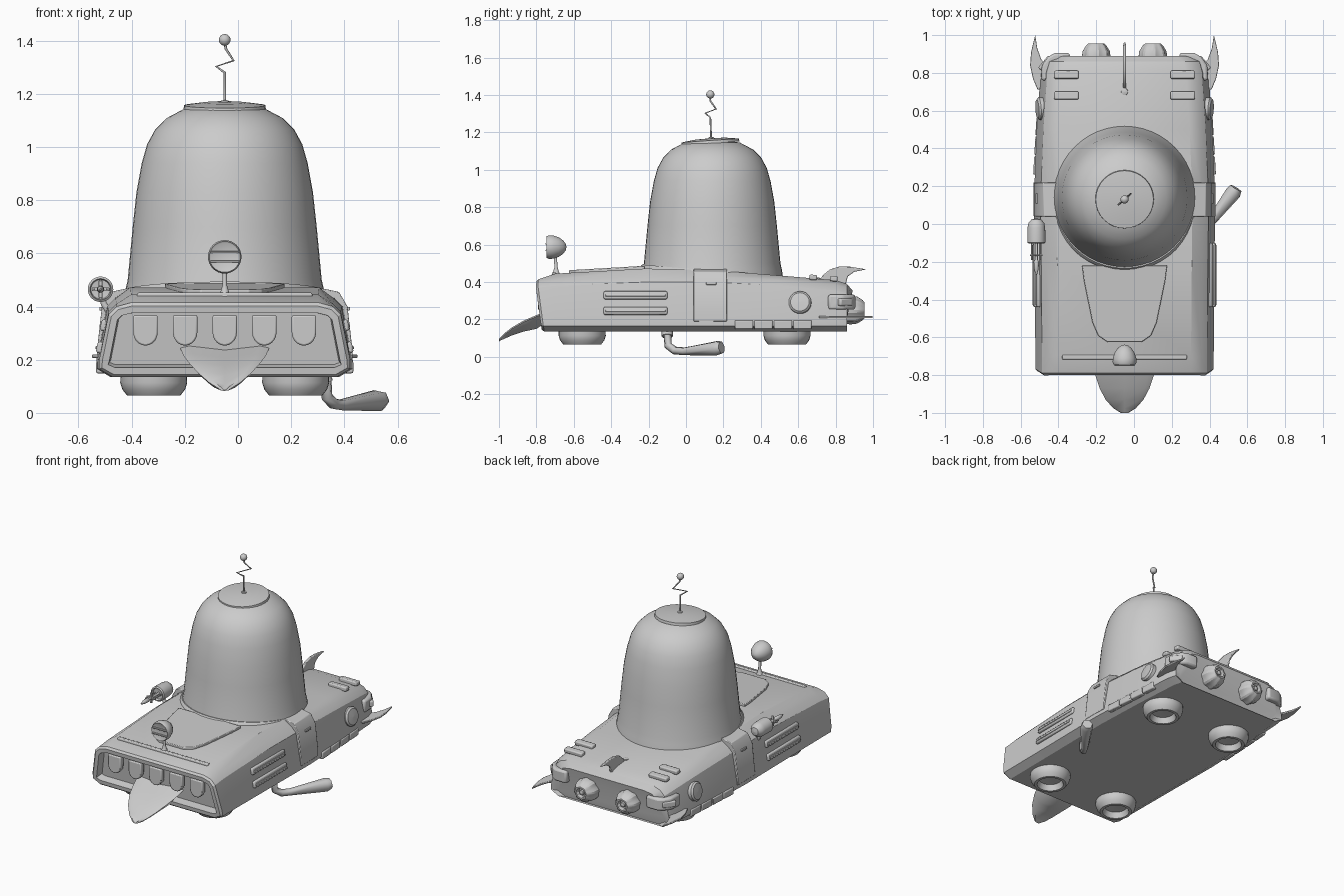
import bpy, bmesh, math
from mathutils import Vector, Matrix

if "Cube" in bpy.data.objects:
    bpy.data.objects.remove(bpy.data.objects["Cube"])

CX = -0.05  # centre line of the car
GREY = (0.6, 0.6, 0.6, 1)
mat = bpy.data.materials.new("plain grey")
mat.use_nodes = True
mat.diffuse_color = GREY
mat.node_tree.nodes["Principled BSDF"].inputs["Base Color"].default_value = GREY


def finish(name, data, bevel=0, angle=35):
    """Link mesh or curve data, colour it and shade it."""
    ob = bpy.data.objects.new(name, data)
    bpy.context.collection.objects.link(ob)
    ob.location.x += CX
    data.materials.append(mat)
    if data.id_type == 'MESH':
        if bevel:
            m = ob.modifiers.new("Bevel", 'BEVEL')
            m.width, m.segments = bevel, 2
        bpy.ops.object.select_all(action='DESELECT')
        ob.select_set(True)
        bpy.context.view_layer.objects.active = ob
        bpy.ops.object.shade_smooth_by_angle(angle=math.radians(angle))
    return ob


def from_bm(name, bm, **kw):
    bmesh.ops.recalc_face_normals(bm, faces=bm.faces[:])
    me = bpy.data.meshes.new(name)
    bm.to_mesh(me)
    bm.free()
    return finish(name, me, **kw)


def box(name, loc, size, rot=(0, 0, 0), bevel=0.006):
    bm = bmesh.new()
    bmesh.ops.create_cube(bm, size=1)
    bmesh.ops.scale(bm, vec=size, verts=bm.verts)
    for i, a in enumerate("XYZ"):
        bmesh.ops.rotate(bm, matrix=Matrix.Rotation(rot[i], 3, a), verts=bm.verts)
    bmesh.ops.translate(bm, vec=loc, verts=bm.verts)
    return from_bm(name, bm, bevel=bevel)


def loft(bm, rings, closed=True):
    """Skin rings of points; returns the first cap."""
    vs = [[bm.verts.new(p) for p in r] for r in rings]
    n = len(vs[0])
    for a, b in zip(vs, vs[1:]):
        for i in range(n):
            bm.faces.new((a[i], a[(i + 1) % n], b[(i + 1) % n], b[i]))
    bm.faces.new(vs[-1])
    return bm.faces.new(vs[0])


def lathe(name, profile, loc, axis=(0, 0, 1), seg=32, rib=1.0, angle=35):
    """Spin (radius, height) points round an axis; rib pinches alternate spokes."""
    bm = bmesh.new()
    q = Vector(axis).to_track_quat('Z', 'Y')
    rings = []
    for r, h in profile:
        r = max(r, 0.0005)
        rings.append([Vector(loc) + q @ Vector((
            r * (rib if i % 4 > 1 else 1) * math.cos(math.tau * i / seg),
            r * (rib if i % 4 > 1 else 1) * math.sin(math.tau * i / seg), h))
            for i in range(seg)])
    loft(bm, rings)
    return from_bm(name, bm, angle=angle)


def plate(name, pts, origin, u, v, thick, bevel=0):
    """Extrude a flat outline drawn along axes u and v."""
    bm = bmesh.new()
    u, v = Vector(u), Vector(v)
    n = u.cross(v).normalized() * thick / 2
    flat = [Vector(origin) + u * a + v * b for a, b in pts]
    loft(bm, [[p - n for p in flat], [p + n for p in flat]])
    return from_bm(name, bm, bevel=bevel)


def tube(name, pts, radii, res=3):
    cu = bpy.data.curves.new(name, 'CURVE')
    cu.dimensions, cu.bevel_depth, cu.bevel_resolution = '3D', 1, res
    cu.use_fill_caps = True
    sp = cu.splines.new('POLY')
    sp.points.add(len(pts) - 1)
    for p, co, r in zip(sp.points, pts, radii):
        p.co, p.radius = (*co, 1), r
    return finish(name, cu)


# Car body: stations of y, half width, shoulder height, roof height
stations = [(-.79, .472, .40, .415), (-.70, .472, .41, .445), (-.22, .476, .43, .472),
            (.13, .48, .43, .465), (.50, .465, .41, .435), (.80, .445, .385, .41),
            (.86, .43, .37, .39), (.89, .39, .345, .355)]
rings = []
for k, (y, w, zs, zt) in enumerate(stations):
    half = [(w - .05, .135), (w, .165), (w, .20), (w - .035, zs - .03),
            (w - .065, zs), (w - .12, zt)]
    ring = half + [(-x, z) for x, z in reversed(half)]
    lean = .03 if k == 0 else -.045 if k == len(stations) - 1 else 0
    rings.append([(x, y + lean * max(0, (.35 - z) / .2), z) for x, z in ring])
bm = bmesh.new()
mouth = loft(bm, rings)
bmesh.ops.recalc_face_normals(bm, faces=bm.faces[:])
# Mouth: framed lip, then a recess
bmesh.ops.inset_region(bm, faces=[mouth], thickness=.012, depth=.012)
bmesh.ops.inset_region(bm, faces=[mouth], thickness=.026)
bmesh.ops.inset_region(bm, faces=[mouth], thickness=.006, depth=-.05)
from_bm("car_body", bm, angle=25)

# Teeth
for i in range(-2, 3):
    arc = [(.046 * math.cos(a), -.052 + .05 * math.sin(a))
           for a in [-math.pi * j / 10 for j in range(11)]]
    plate("tooth", [(-.046, .012)] + [(.046, .012)] + arc,
          (i * .149, -.775, .355), (1, 0, 0), (0, 0, 1), .035, bevel=.006)

# Tongue: y, height, half width, thickness
bm = bmesh.new()
loft(bm, [[(-w, y, z), (-w * .65, y, z - t), (w * .65, y, z - t), (w, y, z),
           (w * .8, y, z + .008), (0, y, z - .008), (-w * .8, y, z + .008)]
          for y, z, w, t in [(-.72, .25, .17, .05), (-.80, .215, .155, .065), (-.87, .185, .132, .05),
                             (-.93, .15, .10, .035), (-.975, .115, .06, .02), (-1, .09, .02, .006)]])
from_bm("tongue", bm, angle=50)

# Dome, its collar and top cap
lathe("dome", [(.383, .40), (.372, .47), (.365, .50), (.346, .70), (.332, .83), (.312, .94),
               (.292, 1.01), (.262, 1.065), (.22, 1.108), (.15, 1.145), (.07, 1.16), (0, 1.163)],
      (0, .14, 0), seg=48)
lathe("dome_collar", [(.395, -.06), (.388, -.01), (.376, .005), (.36, .005)],
      (0, .14, .455), (0, .09, 1), seg=48)
lathe("dome_cap", [(.155, -.012), (.153, .004), (.08, .014), (0, .016)], (0, .13, 1.153), (0, -.07, 1))

# Zigzag antenna
tube("antenna", [(0, .135, 1.16), (0, .13, 1.28), (-.032, .103, 1.303), (.033, .16, 1.325),
                 (.004, .13, 1.37), (0, .13, 1.40)], [.005] * 6)
lathe("antenna_socket", [(.018, 0), (.014, .012), (0, .016)], (0, .135, 1.162), seg=16)
lathe("antenna_ball", [(.022 * math.sin(math.pi * i / 10), -.022 * math.cos(math.pi * i / 10))
                       for i in range(11)], (0, .13, 1.403), seg=20)

# Hood scoop panel, hood front ridge, and hood edge ridges
plate("hood_panel", [(-.225, 0), (-.215, -.08), (-.17, -.30), (-.14, -.37), (-.09, -.405), (.09, -.405),
                     (.14, -.37), (.17, -.30), (.215, -.08), (.225, 0)],
      (0, -.22, .475), (1, 0, 0), (0, 1, .058), .024, bevel=.004)
box("hood_front_ridge", (0, -.705, .442), (.66, .025, .02))

# Front lamp on a stalk
tube("lamp_stalk", [(0, -.695, .43), (0, -.695, .455), (0, -.695, .48), (0, -.70, .56)],
     [.03, .016, .009, .008])
lathe("front_lamp", [(0, .004), (.052, .004), (.058, 0), (.063, .012), (.062, .035), (.052, .065),
                     (.036, .088), (.018, .102), (0, .106)], (0, -.745, .587), (0, 1, 0))
for z in (-.018, .018):
    box("lamp_bar", (0, -.745, .587 + z), (.108, .012, .008), bevel=.002)

# Side parts on both sides
for s in (-1, 1):
    plate("door_strap", [(.40, .19), (.482, .19), (.48, .24), (.462, .40), (.43, .455), (.36, .47), (.34, .46)],
          (0, .13, 0), (s, 0, 0), (0, 0, 1), .18, bevel=.004)
    box("door_handle", (s * .465, .135, .392), (.012, .055, .014), bevel=.003)
    for z, x in ((.328, .449), (.245, .464)):
        box("side_louvre", (s * x, -.27, z), (.035, .34, .043), (0, -s * .2, 0), .008)
        box("louvre_rib", (s * (x + .016), -.27, z), (.012, .32, .012), (0, -s * .2, 0), .003)
    lathe("side_lamp", [(.06, -.02), (.06, .012), (.05, .022), (0, .026)], (s * .441, .61, .29),
          (s, -.06, .2), seg=24)
    for i in range(4):
        box("sill_block", (s * (.466 - i * .006), .31 + i * .104, .172), (.03, .098, .046),
            (0, 0, s * .06))
    # Corner tail lamp wrapping round the back
    plate("tail_lamp", [(.40, .76), (.442, .76), (.438, .84), (.405, .885), (.37, .905), (.29, .905), (.29, .85)],
          (0, 0, .293), (s, 0, 0), (0, 1, 0), .08, bevel=.012)
    box("tail_lamp_lens", (s * .42, .85, .293), (.03, .085, .04), (0, 0, s * .7), .008)
    # Pointed side horn
    plate("rear_horn", [(.40, .80), (.43, .72), (.46, .71), (.485, .77), (.50, .84), (.495, .91), (.473, 1),
                        (.462, .93), (.44, .87), (.41, .84)],
          (0, 0, .213), (s, 0, 0), (0, 1, 0), .012, bevel=.003)
    # Ribbed rear jet
    lathe("rear_jet", [(.074, -.05), (.076, .0), (.072, .03), (.055, .058), (.042, .07), (.032, .07),
                       (.028, .045), (0, .045)], (s * .15, .885, .25), (0, 1, 0), 32, .93, 25)
    lathe("rear_jet_core", [(.018, 0), (.014, .022), (0, .026)], (s * .15, .925, .25), (0, 1, 0), 16)
    # Rear deck vents
    for y, z in ((.68, .425), (.79, .418)):
        box("deck_vent", (s * .308, y, z), (.13, .042, .028), (-.08, 0, 0), .007)
    # Hover thrusters
    for y in (-.555, .54):
        lathe("thruster", [(.125, -.02), (.126, .03), (.118, .055), (.10, .078), (.082, .078),
                           (.07, .04), (0, .035)], (s * .267, y, .143), (0, 0, -1))

# Upright tail fin
plate("tail_fin", [(.71, .40), (.73, .435), (.77, .468), (.82, .483), (.88, .482), (.965, .468), (.90, .455),
                   (.865, .43), (.85, .37)], (0, 0, 0), (0, 1, 0), (0, 0, 1), .016, bevel=.005)
lathe("fin_foot", [(.022, -.02), (.018, .012), (0, .016)], (0, .70, .41), seg=12)

# Exhaust pipe with a flared end
tube("exhaust_stub", [(.36, -.10, .15), (.38, -.10, .11)], [.032, .03], 2)
tube("exhaust_pipe", [(.38, -.10, .13), (.385, -.095, .06), (.41, -.06, .034), (.44, -.01, .03),
                      (.575, .165, .046), (.59, .19, .05)], [.022, .022, .022, .022, .042, .034], 1)

# Side propeller pod
POD = (-.467, .03, .465)
lathe("pod", [(0, 0), (.026, .006), (.042, .025), (.047, .05), (.048, .128), (.04, .134), (.036, .12),
              (0, .115)], POD, (0, -1, 0), 24)
tube("pod_arm", [(-.462, -.05, .44), (-.455, -.05, .41), (-.42, -.05, .36)], [.012, .012, .016])
tube("pod_needle", [(-.467, -.08, .465), (-.467, -.19, .465), (-.467, -.20, .465), (-.467, -.24, .465),
                    (-.467, -.27, .465)], [.008, .008, .014, .012, .003])
for k in range(2):
    box("pod_blade", (-.467, -.165, .465), (.066, .008, .014) if k else (.014, .008, .066), bevel=.002)
for s in (-1, 1):
    tube("pod_prong", [(-.467 + s * .024, -.09, .465), (-.467 + s * .024, -.19, .465)], [.004, .004], 1)
